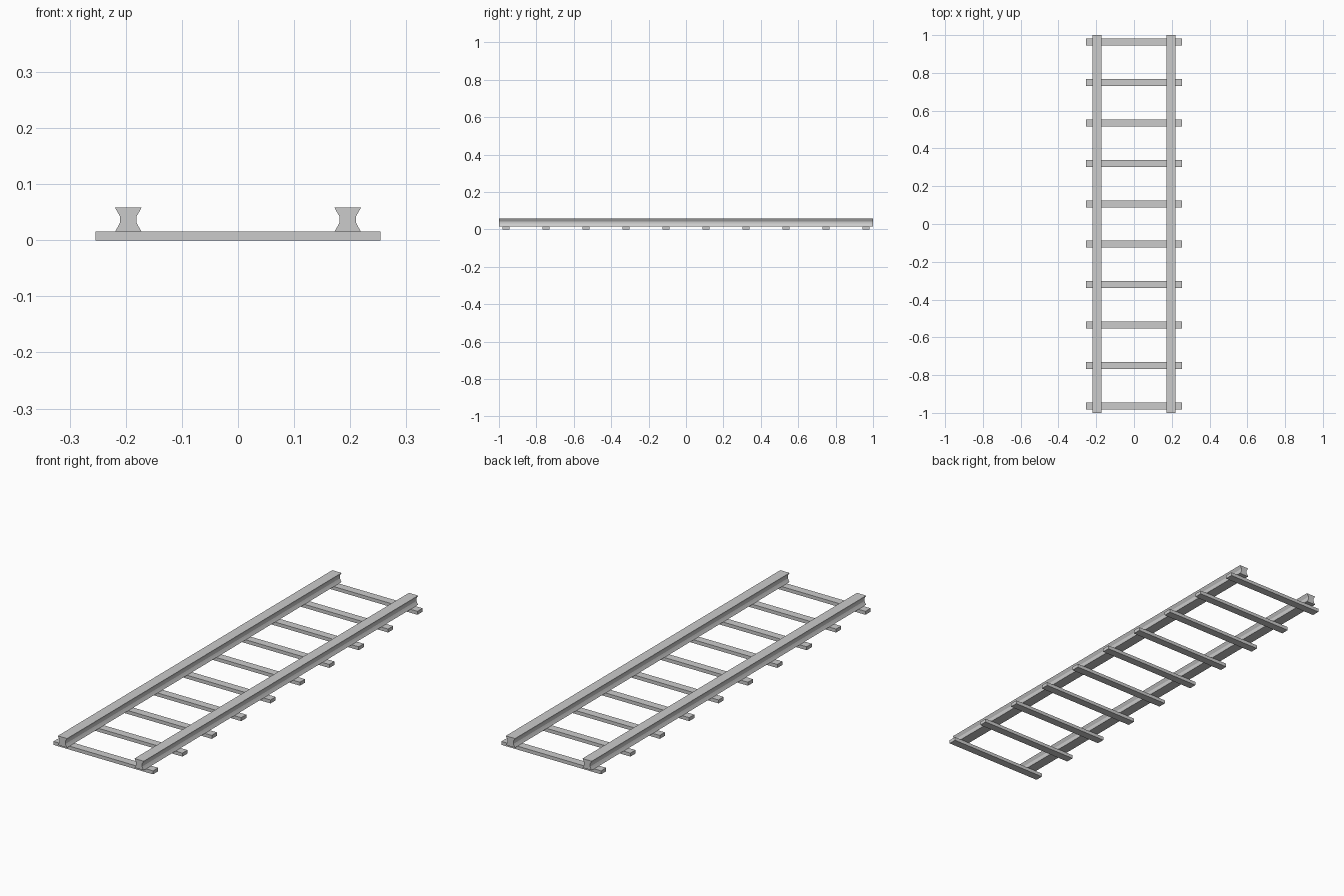
import bpy

if "Cube" in bpy.data.objects:
    bpy.data.objects.remove(bpy.data.objects["Cube"])

RAIL_X = 0.1955
TIE_TOP = 0.016


def extrude_y(name, profile, y0, y1):
    """Solid made by sweeping an x-z outline along y."""
    n = len(profile)
    verts = [(x, y, z) for y in (y0, y1) for x, z in profile]
    faces = [(i, i + n, (i + 1) % n + n, (i + 1) % n) for i in range(n)]
    faces += [tuple(range(n)), tuple(reversed(range(n, 2 * n)))]
    mesh = bpy.data.meshes.new(name)
    mesh.from_pydata(verts, [], faces)
    obj = bpy.data.objects.new(name, mesh)
    bpy.context.collection.objects.link(obj)
    return obj


# Rails: waisted profile, half outline mirrored about the rail centre
half = [(0.0235, TIE_TOP), (0.0185, 0.024), (0.015, 0.031),
        (0.015, 0.043), (0.0185, 0.049), (0.0235, 0.058)]
outline = half + [(-x, z) for x, z in reversed(half)]
for side, name in ((-1, "left_rail"), (1, "right_rail")):
    extrude_y(name, [(x + side * RAIL_X, z) for x, z in outline], -1, 1)

# Crossties: ten evenly spaced flat bars
tie = [(-0.254, 0), (0.254, 0), (0.254, TIE_TOP), (-0.254, TIE_TOP)]
for i in range(10):
    y = -0.963 + i * 0.214
    extrude_y(f"crosstie_{i + 1}", tie, y - 0.0185, y + 0.0185)
